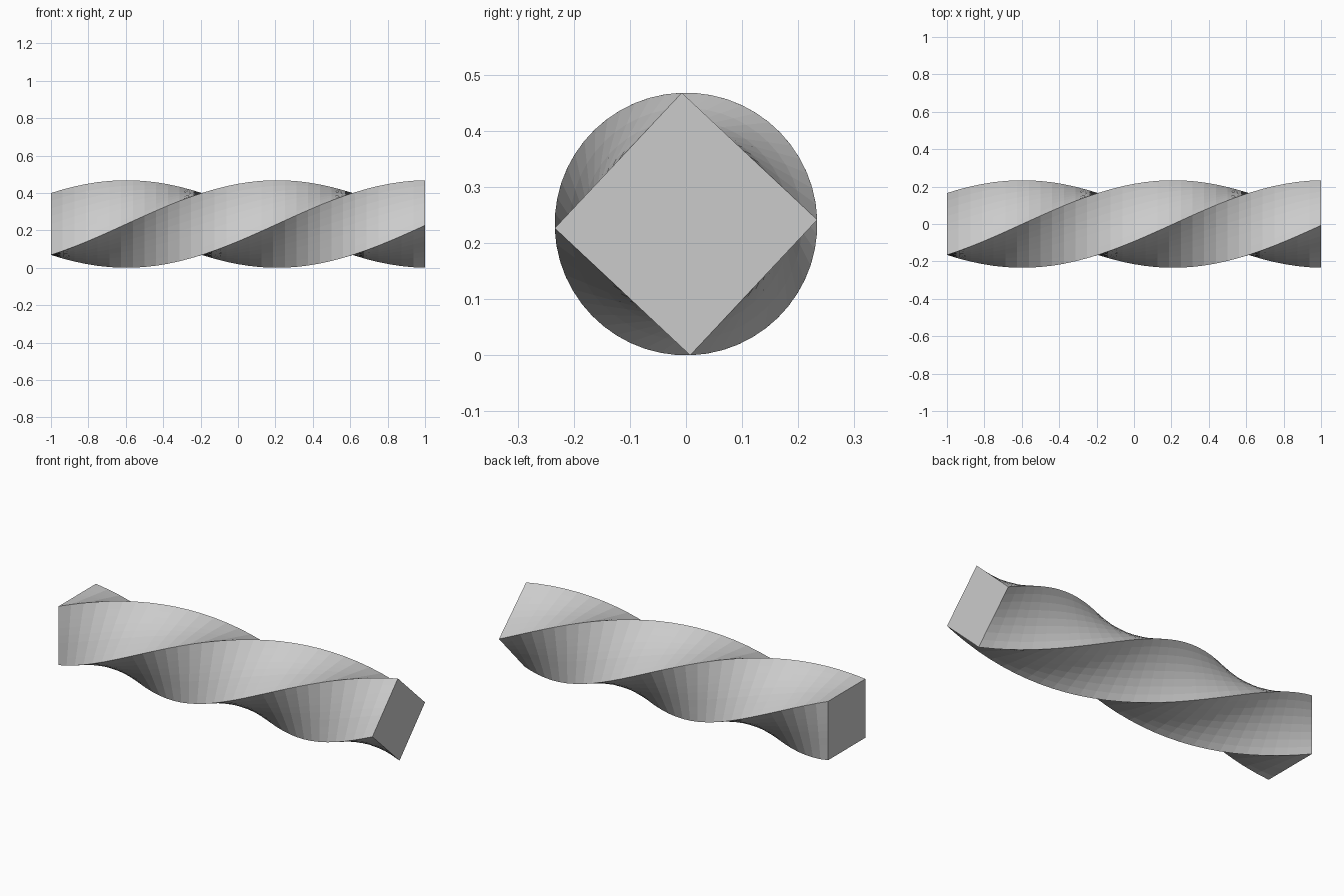
import bpy, bmesh
from math import radians
from mathutils import Matrix, Vector

if "Cube" in bpy.data.objects:
    bpy.data.objects.remove(bpy.data.objects["Cube"])

LENGTH, RADIUS = 2.0, 0.234          # bar length, centre-to-corner distance
STEPS, SPLITS = 32, 8                # rings along the bar, divisions per side
START, TWIST = 45.0, -223.2          # corner angle at the left end, total twist


def square_outline():
    """Unit square (corners on the axes), each side divided evenly."""
    corners = [Vector((0, 1, 0)), Vector((0, 0, 1)), Vector((0, -1, 0)), Vector((0, 0, -1))]
    return [corners[i].lerp(corners[(i + 1) % 4], j / SPLITS)
            for i in range(4) for j in range(SPLITS)]


bm = bmesh.new()
outline = square_outline()
rings = []
for s in range(STEPS + 1):
    t = s / STEPS
    turn = Matrix.Rotation(radians(START + TWIST * t), 3, 'X')
    offset = Vector((LENGTH * (t - 0.5), 0, RADIUS))
    rings.append([bm.verts.new(turn @ (p * RADIUS) + offset) for p in outline])

# Twisted sides
n = len(outline)
for a, b in zip(rings, rings[1:]):
    for i in range(n):
        j = (i + 1) % n
        bm.faces.new((a[i], a[j], b[j], b[i]))

# Flat square ends
bm.faces.new(rings[0])
bm.faces.new(rings[-1])
bmesh.ops.recalc_face_normals(bm, faces=bm.faces)

mesh = bpy.data.meshes.new("twisted_bar")
bm.to_mesh(mesh)
bm.free()
bar = bpy.data.objects.new("twisted_bar", mesh)
bpy.context.collection.objects.link(bar)
